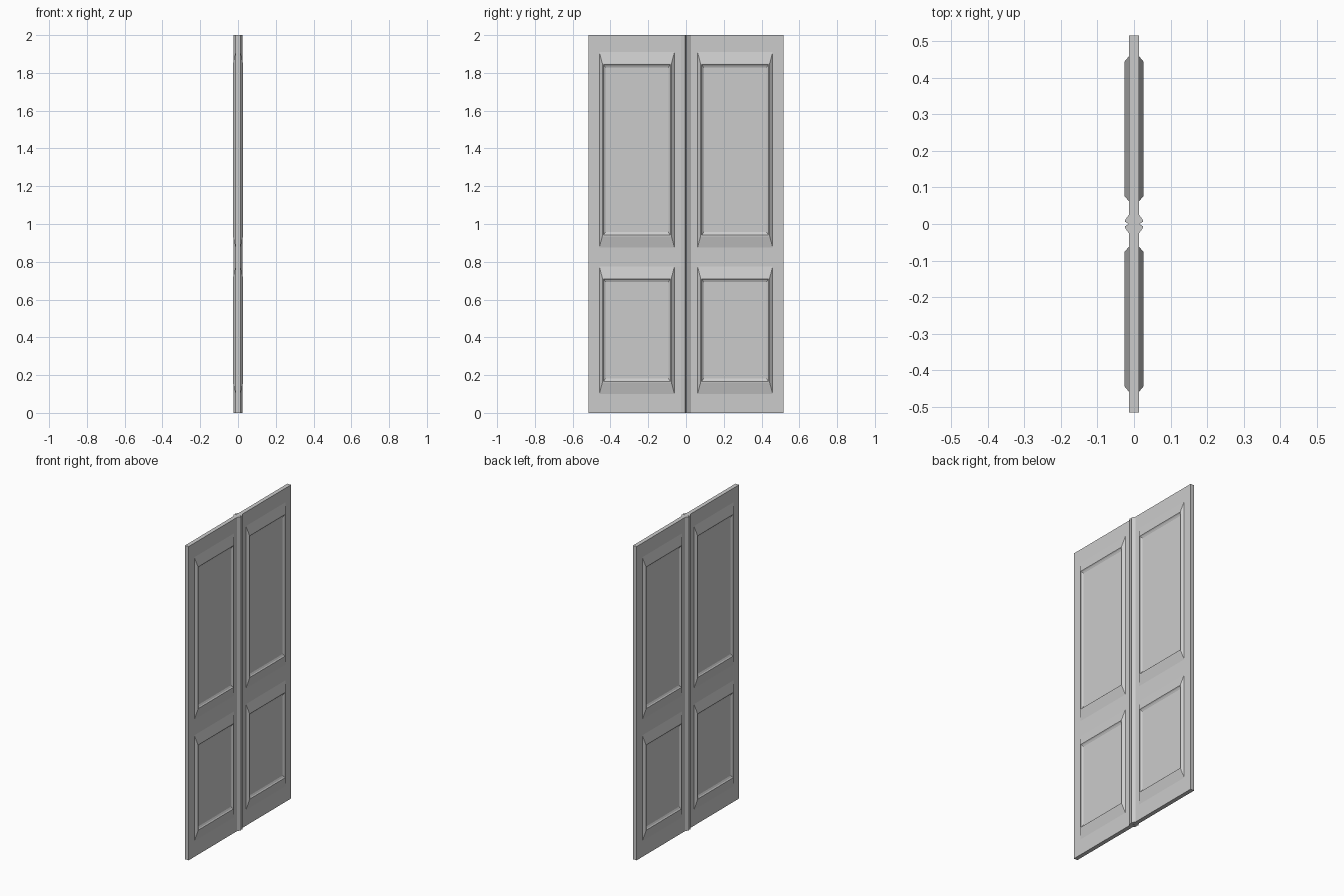
import bpy, bmesh

if "Cube" in bpy.data.objects:
    bpy.data.objects.remove(bpy.data.objects["Cube"])

HEIGHT = 2.0
SLAB = 0.013    # half thickness of a leaf


def make_object(name, bm):
    bmesh.ops.recalc_face_normals(bm, faces=bm.faces)
    mesh = bpy.data.meshes.new(name)
    bm.to_mesh(mesh)
    bm.free()
    obj = bpy.data.objects.new(name, mesh)
    bpy.context.collection.objects.link(obj)
    return obj


# Door leaf: horizontal (x, y) section with the raised bead at the meeting edge
def door_leaf(name, side):
    half = [(SLAB, 0.515), (SLAB, 0.027), (0.024, 0.011), (0.024, 0.006), (0.016, 0.0005)]
    section = half + [(-x, y) for x, y in reversed(half)]
    bm = bmesh.new()
    face = bm.faces.new([bm.verts.new((x, y * side, 0)) for x, y in section])
    ext = bmesh.ops.extrude_face_region(bm, geom=[face])
    top = [v for v in ext["geom"] if isinstance(v, bmesh.types.BMVert)]
    bmesh.ops.translate(bm, verts=top, vec=(0, 0, HEIGHT))
    return make_object(name, bm)


# Moulded panel: nested rectangles (y inset, z inset, x height), capped by the field
def moulded_panel(name, z0, z1):
    y0, y1 = 0.061, 0.459
    rings = [(0, 0, SLAB - 0.002), (0, 0, SLAB), (0.016, 0.060, 0.0265),
             (0.022, 0.066, 0.0265), (0.026, 0.072, 0.021), (0.033, 0.082, 0.0165)]
    bm = bmesh.new()
    loops = []
    for dy, dz, x in rings:
        corners = [(y0 + dy, z0 + dz), (y1 - dy, z0 + dz),
                   (y1 - dy, z1 - dz), (y0 + dy, z1 - dz)]
        loops.append([bm.verts.new((x, y, z)) for y, z in corners])
    for a, b in zip(loops, loops[1:]):
        for i in range(4):
            j = (i + 1) % 4
            bm.faces.new((a[i], a[j], b[j], b[i]))
    bm.faces.new(loops[-1])
    bm.faces.new(loops[0][::-1])
    obj = make_object(name, bm)
    # Repeat on both faces and both leaves
    mirror = obj.modifiers.new("mirror", "MIRROR")
    mirror.use_axis = (True, True, False)
    mirror.use_mirror_merge = False
    return obj


door_leaf("left_leaf", -1)
door_leaf("right_leaf", 1)
moulded_panel("upper_panels", 0.875, 1.91)
moulded_panel("lower_panels", 0.10, 0.775)
